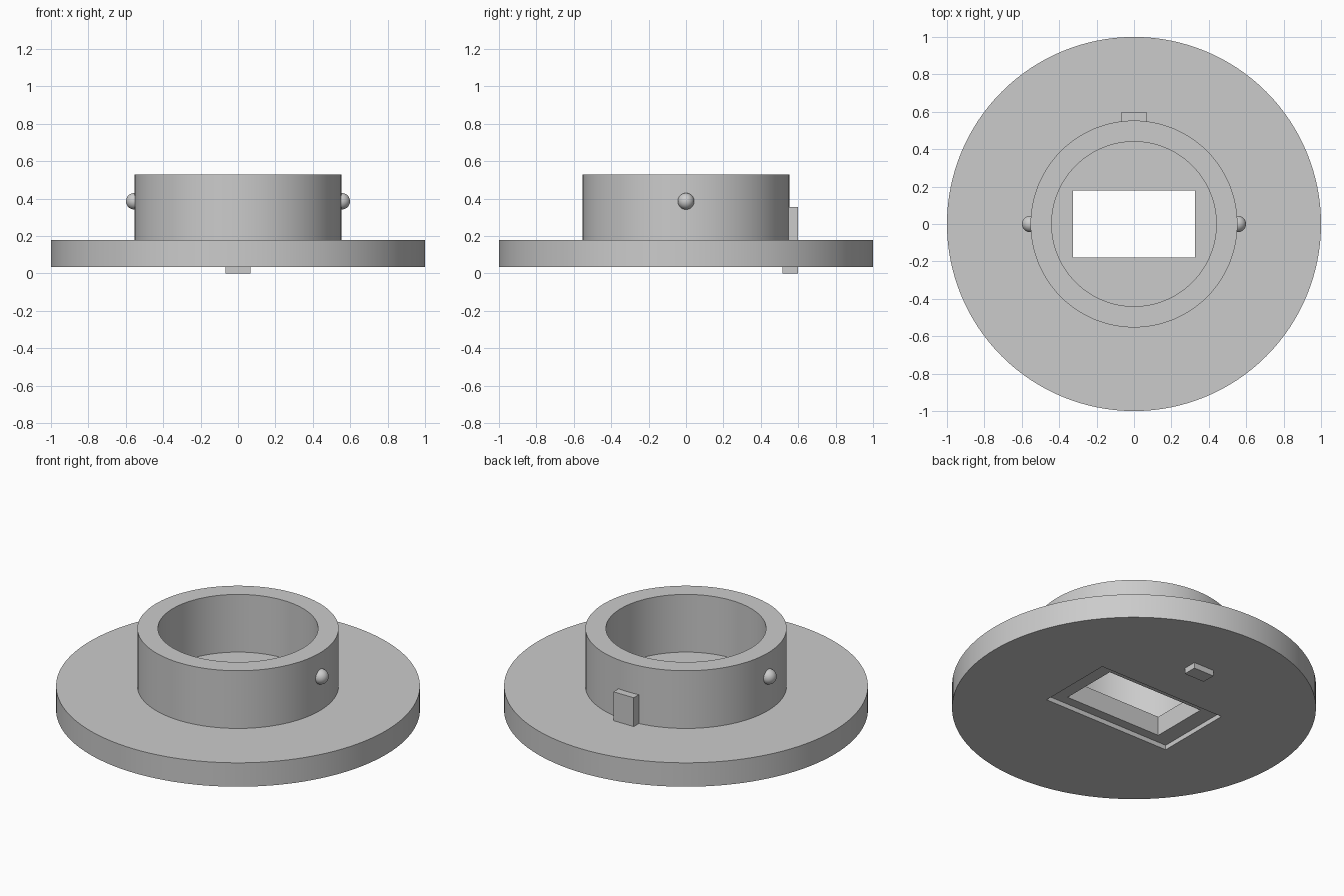
import bpy
import math

if "Cube" in bpy.data.objects:
    bpy.data.objects.remove(bpy.data.objects["Cube"], do_unlink=True)

SEGMENTS = 128

grey = bpy.data.materials.new("grey")
grey.use_nodes = True
colour = (0.6, 0.6, 0.6, 1)
grey.diffuse_color = colour
grey.node_tree.nodes["Principled BSDF"].inputs["Base Color"].default_value = colour


def box(name, x, y, z):
    """Box from its (min, max) range on each axis."""
    bpy.ops.mesh.primitive_cube_add(size=1)
    ob = bpy.context.object
    ob.name = name
    ob.location = [(a + b) / 2 for a, b in (x, y, z)]
    ob.scale = [b - a for a, b in (x, y, z)]
    bpy.ops.object.transform_apply(location=True, scale=True)
    ob.data.materials.append(grey)
    return ob


def lathe(name, profile):
    """Revolve a profile that starts and ends on the z axis."""
    verts, rings, faces = [], [], []
    for r, z in profile:
        start = len(verts)
        count = SEGMENTS if r else 1
        for i in range(count):
            a = math.tau * i / SEGMENTS
            verts.append((r * math.cos(a), r * math.sin(a), z))
        rings.append([start + i % count for i in range(SEGMENTS)])
    # Flat discs close the two ends
    faces.append(rings[1][::-1])
    faces.append(rings[-2])
    for low, high in zip(rings[1:-2], rings[2:-1]):
        for i in range(SEGMENTS):
            j = (i + 1) % SEGMENTS
            faces.append((low[i], low[j], high[j], high[i]))
    mesh = bpy.data.meshes.new(name)
    mesh.from_pydata(verts[1:-1], [], [[v - 1 for v in f] for f in faces])
    mesh.materials.append(grey)
    ob = bpy.data.objects.new(name, mesh)
    bpy.context.collection.objects.link(ob)
    return ob


def activate(ob):
    bpy.ops.object.select_all(action='DESELECT')
    ob.select_set(True)
    bpy.context.view_layer.objects.active = ob


# Round flange with raised collar
body = lathe("flange_and_collar", [
    (0, 0.035), (1, 0.035), (1, 0.18), (0.553, 0.18),
    (0.553, 0.53), (0.44, 0.53), (0.44, 0.18), (0, 0.18)])

# Rectangular window and the shallow recess around it underneath
cutters = [
    box("window_cutter", (-0.325, 0.325), (-0.18, 0.18), (-0.1, 0.4)),
    box("recess_cutter", (-0.427, 0.427), (-0.238, 0.238), (-0.1, 0.063)),
]
activate(body)
for cutter in cutters:
    cutter.hide_render = True
    mod = body.modifiers.new(cutter.name, 'BOOLEAN')
    mod.operation = 'DIFFERENCE'
    mod.solver = 'EXACT'
    mod.object = cutter
    bpy.ops.object.modifier_apply(modifier=mod.name)
for cutter in cutters:
    bpy.data.objects.remove(cutter, do_unlink=True)
activate(body)
bpy.ops.object.shade_smooth_by_angle(angle=math.radians(30))

# Locating key at the back, passing through the flange
box("locating_key", (-0.068, 0.068), (0.515, 0.598), (0, 0.355))

# Round catch on each side of the collar
for side, sign in (("left", 1), ("right", -1)):
    bpy.ops.mesh.primitive_uv_sphere_add(
        segments=32, ring_count=16, radius=0.044,
        location=(sign * 0.555, 0, 0.386))
    catch = bpy.context.object
    catch.name = side + "_catch"
    catch.data.materials.append(grey)
    bpy.ops.object.shade_smooth()
